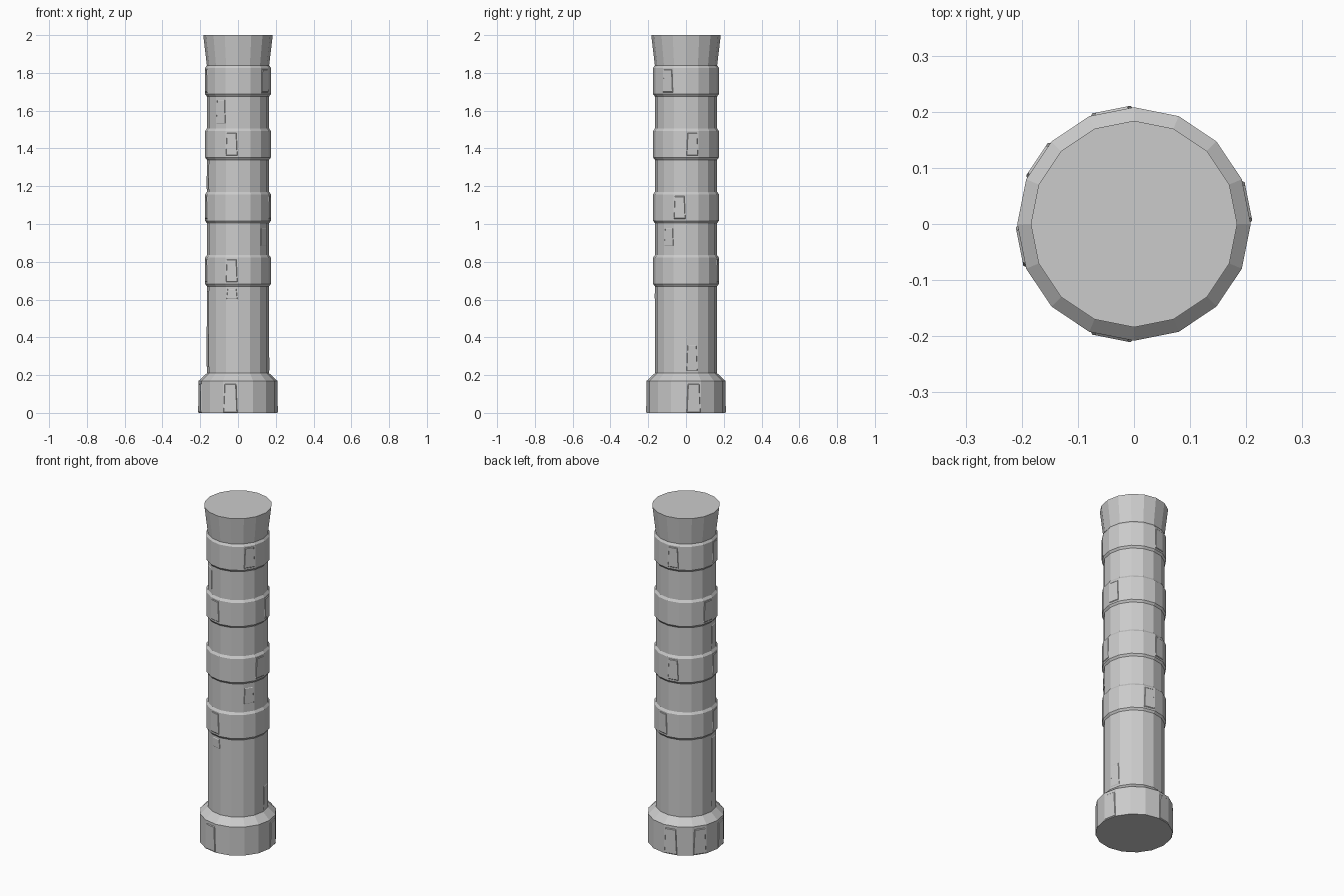
import bpy, bmesh, math

if "Cube" in bpy.data.objects:
    bpy.data.objects.remove(bpy.data.objects["Cube"])

SIDES = 16
STEP = 2 * math.pi / SIDES
SHAFT_R, RING_R, BASE_R = 0.165, 0.174, 0.208
RING_Z = [0.67 + 0.335 * i for i in range(4)]


def finish(name, bm):
    bmesh.ops.recalc_face_normals(bm, faces=bm.faces)
    mesh = bpy.data.meshes.new(name)
    bm.to_mesh(mesh)
    bm.free()
    obj = bpy.data.objects.new(name, mesh)
    bpy.context.collection.objects.link(obj)
    return obj


def lathe(name, profile):
    bm = bmesh.new()
    loops = [[bm.verts.new((r * math.cos(i * STEP), r * math.sin(i * STEP), z))
              for i in range(SIDES)] for r, z in profile]
    for a, b in zip(loops, loops[1:]):
        for i in range(SIDES):
            j = (i + 1) % SIDES
            bm.faces.new((a[i], a[j], b[j], b[i]))
    bm.faces.new(loops[0])
    bm.faces.new(loops[-1])
    return finish(name, bm)


def worn_panels(name, radius, height, panels):
    """Thin raised plates, each lying on one facet: (facet, bottom, top)."""
    bm = bmesh.new()
    for facet, z0, z1 in panels:
        rings = []
        for r, inset, dz in ((radius - 0.002, 0.02, 0), (radius + height, 0.08, 0.006)):
            ring = []
            for t, z in ((inset, z0 + dz), (1 - inset, z0 + dz),
                         (0.92 - inset, z1 - dz), (0.08 + inset, z1 - dz)):
                a, b = facet * STEP, (facet + 1) * STEP
                x = r * (math.cos(a) * (1 - t) + math.cos(b) * t)
                y = r * (math.sin(a) * (1 - t) + math.sin(b) * t)
                ring.append(bm.verts.new((x, y, z)))
            rings.append(ring)
        lo, hi = rings
        bm.faces.new(lo)
        bm.faces.new(hi)
        for i in range(4):
            j = (i + 1) % 4
            bm.faces.new((lo[i], lo[j], hi[j], hi[i]))
    return finish(name, bm)


# Handle: wide foot, shaft with four raised bands, flared top
profile = [(BASE_R, 0), (BASE_R, 0.17), (SHAFT_R, 0.21)]
for z in RING_Z:
    profile += [(SHAFT_R, z), (RING_R, z + 0.012),
                (RING_R, z + 0.152), (SHAFT_R, z + 0.165)]
profile.append((0.184, 2.0))
lathe("handle", profile)

# Slightly raised worn facets on the foot
worn_panels("foot_panels", BASE_R, 0.004,
            [(k, 0.0, 0.155) for k in (0, 4, 6, 8, 11)])

# Worn facets on the bands
worn_panels("band_panels", RING_R, 0.003,
            [(k, z + 0.02, z + 0.145)
             for z, ks in zip(RING_Z, ((11, 8, 3), (15, 8, 4), (11, 7, 0), (14, 8, 4)))
             for k in ks])

# Worn facets on the shaft
worn_panels("shaft_panels", SHAFT_R, 0.002,
            [(8, 0.24, 0.65), (0, 0.22, 0.36), (11, 0.60, 0.66),
             (14, 0.88, 0.98), (8, 1.18, 1.32), (10, 1.53, 1.66)])
